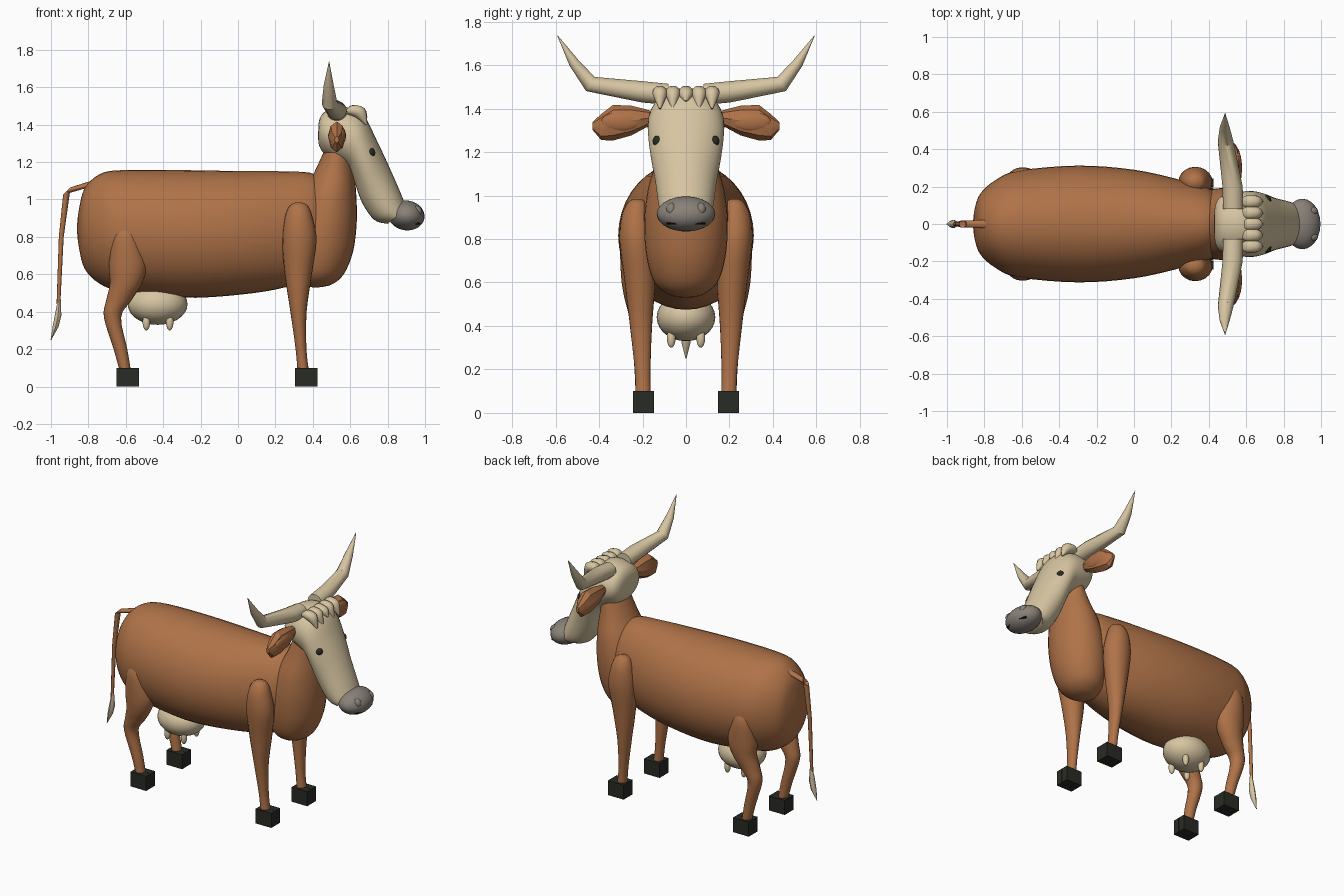
import bpy, bmesh, math
from mathutils import Vector as V

cube = bpy.data.objects.get("Cube")
if cube:
    bpy.data.objects.remove(cube, do_unlink=True)


def material(name, rgb):
    m = bpy.data.materials.new(name)
    m.use_nodes = True
    m.diffuse_color = (*rgb, 1)
    m.node_tree.nodes["Principled BSDF"].inputs["Base Color"].default_value = (*rgb, 1)
    return m


BROWN = material("brown hide", (0.43, 0.17, 0.065))
CREAM = material("cream", (0.68, 0.56, 0.36))
GREY = material("muzzle grey", (0.25, 0.22, 0.19))
DARK = material("dark hoof", (0.022, 0.024, 0.018))
BLACK = material("black", (0.008, 0.008, 0.008))


def finish(bm, name, mat, angle=50):
    bmesh.ops.recalc_face_normals(bm, faces=bm.faces)
    me = bpy.data.meshes.new(name)
    bm.to_mesh(me)
    bm.free()
    me.materials.append(mat)
    ob = bpy.data.objects.new(name, me)
    bpy.context.collection.objects.link(ob)
    bpy.ops.object.select_all(action="DESELECT")
    ob.select_set(True)
    bpy.context.view_layer.objects.active = ob
    if angle:
        bpy.ops.object.shade_smooth_by_angle(angle=math.radians(angle))
    return ob


def spline(a, b, c, d, t):
    return 0.5 * (2 * b + (c - a) * t + (2 * a - 5 * b + 4 * c - d) * t * t
                  + (3 * b - a - 3 * c + d) * t ** 3)


def loft(name, mat, rings, sides=24, steps=4, mirror=1, angle=50):
    """Skin elliptical rings, each given as (centre, half axis, half axis)."""
    rings = [tuple(V(p) for p in r) for r in rings]
    fine = []
    for i in range(len(rings) - 1):
        four = [rings[max(0, min(len(rings) - 1, i + k))] for k in (-1, 0, 1, 2)]
        for s in range(steps):
            fine.append([spline(*(r[j] for r in four), s / steps) for j in range(3)])
    fine.append(rings[-1])
    bm = bmesh.new()
    rows = []
    for c, u, v in fine:
        row = []
        for k in range(sides):
            a = math.tau * k / sides
            p = c + u * math.cos(a) + v * math.sin(a)
            row.append(bm.verts.new((p.x, p.y * mirror, p.z)))
        rows.append(row)
    for r, q in zip(rows, rows[1:]):
        for k in range(sides):
            n = (k + 1) % sides
            bm.faces.new((r[k], r[n], q[n], q[k]))
    bm.faces.new(rows[0])
    bm.faces.new(rows[-1])
    return finish(bm, name, mat, angle)


def chord(x1, z1, x2, z2, w, y=0):
    """Ring spanning two side-view points, with half width w."""
    return (((x1 + x2) / 2, y, (z1 + z2) / 2), ((x2 - x1) / 2, 0, (z2 - z1) / 2), (0, w, 0))


def ball(name, mat, centre, size, tilt=0):
    bm = bmesh.new()
    bmesh.ops.create_uvsphere(bm, u_segments=24, v_segments=14, radius=1)
    ob = finish(bm, name, mat)
    ob.location, ob.scale, ob.rotation_euler = centre, size, (0, tilt, 0)
    return ob


def box(name, mat, centre, size):
    bm = bmesh.new()
    bmesh.ops.create_cube(bm, size=1)
    ob = finish(bm, name, mat, 0)
    ob.location, ob.scale = centre, size
    return ob


# Torso: x, underside, back, half width
torso = [(-.86, .82, .87, .02), (-.85, .74, .95, .09), (-.82, .63, 1.06, .165),
         (-.74, .55, 1.135, .235), (-.62, .51, 1.157, .285), (-.3, .475, 1.157, .312),
         (0, .49, 1.152, .29), (.25, .53, 1.15, .235), (.42, .6, 1.13, .18), (.5, .75, 1, .08)]
loft("torso", BROWN, [chord(x, a, x, b, w) for x, a, b, w in torso], 40)

# Chest and neck: height, rear x, front x, half width
neck = [(.53, .4, .43, .02), (.545, .34, .5, .08), (.6, .3, .565, .145), (.72, .28, .615, .182),
        (.88, .3, .635, .192), (1.03, .35, .632, .175), (1.15, .41, .62, .14), (1.28, .47, .6, .11)]
loft("chest_and_neck", BROWN, [chord(a, z, b, z, w) for z, a, b, w in neck], 32)

# Head, from poll to muzzle
head = [(.428, 1.33, .43, 1.4, .05), (.435, 1.285, .44, 1.44, .11), (.465, 1.24, .475, 1.475, .15),
        (.53, 1.2, .57, 1.495, .17), (.585, 1.17, .67, 1.45, .176), (.62, 1.1, .745, 1.31, .166),
        (.665, .98, .815, 1.16, .142), (.73, .89, .88, 1.01, .125), (.8, .87, .9, .95, .11)]
loft("head", CREAM, [chord(*h) for h in head], 32)

# Muzzle and mouth
ball("muzzle", GREY, (.9, 0, .915), (.098, .135, .08), .15)
loft("mouth", BLACK, [((.973 - 2.2 * y * y, y, .872), (.009, 0, 0), (0, 0, .006))
                      for y in (-.09, -.045, 0, .045, .09)], 8)

# Udder and teats
ball("udder", CREAM, (-.43, 0, .44), (.16, .135, .11))

# Tail and tuft
tail = [(-.8, 1.08, .022), (-.915, 1.045, .02), (-.945, .8, .013), (-.96, .44, .01)]
loft("tail", BROWN, [((x, 0, z), (r, 0, r if i < 2 else 0), (0, r, 0))
                     for i, (x, z, r) in enumerate(tail)], 10, 1)
tuft = [(-.955, .47, .009), (-.962, .38, .022), (-.975, .32, .02), (-1, .25, .002)]
loft("tail_tuft", CREAM, [((x, 0, z), (r * .8, 0, 0), (0, r, 0)) for x, z, r in tuft], 8, 1)

# Forelock tufts
for i in range(-2, 3):
    y = i * .06
    tip = .035 if i == 0 else 0
    loft("forelock", CREAM,
         [((.575, y, 1.475), (.01, 0, .01), (0, .01, 0)), ((.6, y, 1.48), (.012, 0, .025), (0, .032, 0)),
          ((.655, y, 1.462), (.022, 0, .025), (0, .032, 0)),
          ((.688, y, 1.4 + tip), (.004, 0, .003), (0, .005, 0))], 12, 3)

# Leg sections: height, rear x, front x, half width, y
front_leg = [(.985, .31, .34, .015, .225), (.965, .275, .375, .045, .225), (.9, .25, .4, .07, .228),
             (.78, .237, .42, .08, .225), (.6, .25, .395, .07, .212), (.4, .28, .367, .051, .207),
             (.2, .308, .366, .036, .2), (.08, .318, .38, .035, .197)]
back_leg = [(.88, -.62, -.57, .02, .24), (.8, -.67, -.53, .06, .24), (.65, -.69, -.49, .075, .225),
            (.55, -.685, -.515, .068, .22), (.46, -.705, -.57, .056, .21), (.37, -.717, -.625, .046, .205),
            (.2, -.665, -.592, .037, .2), (.08, -.632, -.572, .035, .197)]

for side, m in (("left", 1), ("right", -1)):
    for part, legs, hoof_x in (("front", front_leg, .365), ("back", back_leg, -.59)):
        loft(f"{side}_{part}_leg", BROWN, [chord(a, z, b, z, w, y) for z, a, b, w, y in legs], 20, 4, m)
        for toe in (-1, 1):
            box(f"{side}_{part}_hoof", DARK, (hoof_x, m * (.196 + toe * .0245), .05), (.12, .048, .1))

    # Horn: y, x, z, radius, lean of the section
    horn = [(.08, .53, 1.465, .05, 0), (.2, .527, 1.477, .05, .1), (.44, .49, 1.513, .039, .55),
            (.515, .485, 1.61, .025, 1), (.592, .487, 1.737, .001, 1)]
    loft(f"{side}_horn", CREAM,
         [((x, y, z), (r * 1.08, 0, 0), (0, -r * math.sin(t), r * math.cos(t))) for y, x, z, r, t in horn],
         14, 1, m, 35)

    # Ear: y, z, half height, half thickness
    ear = [(.13, 1.36, .02, .02), (.18, 1.355, .04, .035), (.25, 1.345, .068, .046),
           (.335, 1.335, .082, .046), (.39, 1.315, .06, .035), (.43, 1.32, .018, .012)]
    loft(f"{side}_ear", BROWN, [((.528, y, z), (0, 0, h), (t, 0, 0)) for y, z, h, t in ear], 8, 1, m, 25)
    ball(f"{side}_inner_ear", BROWN, (.555, m * .3, 1.34), (.022, .09, .045))

    ball(f"{side}_eye", DARK, (.708, m * .128, 1.25), (.026, .026, .027))
    ball(f"{side}_nostril", GREY, (.958, m * .068, .938), (.025, .024, .03), -.5)
    for x in (-.49, -.365):
        ball(f"{side}_teat", CREAM, (x, m * .068, .345), (.02, .02, .045))
